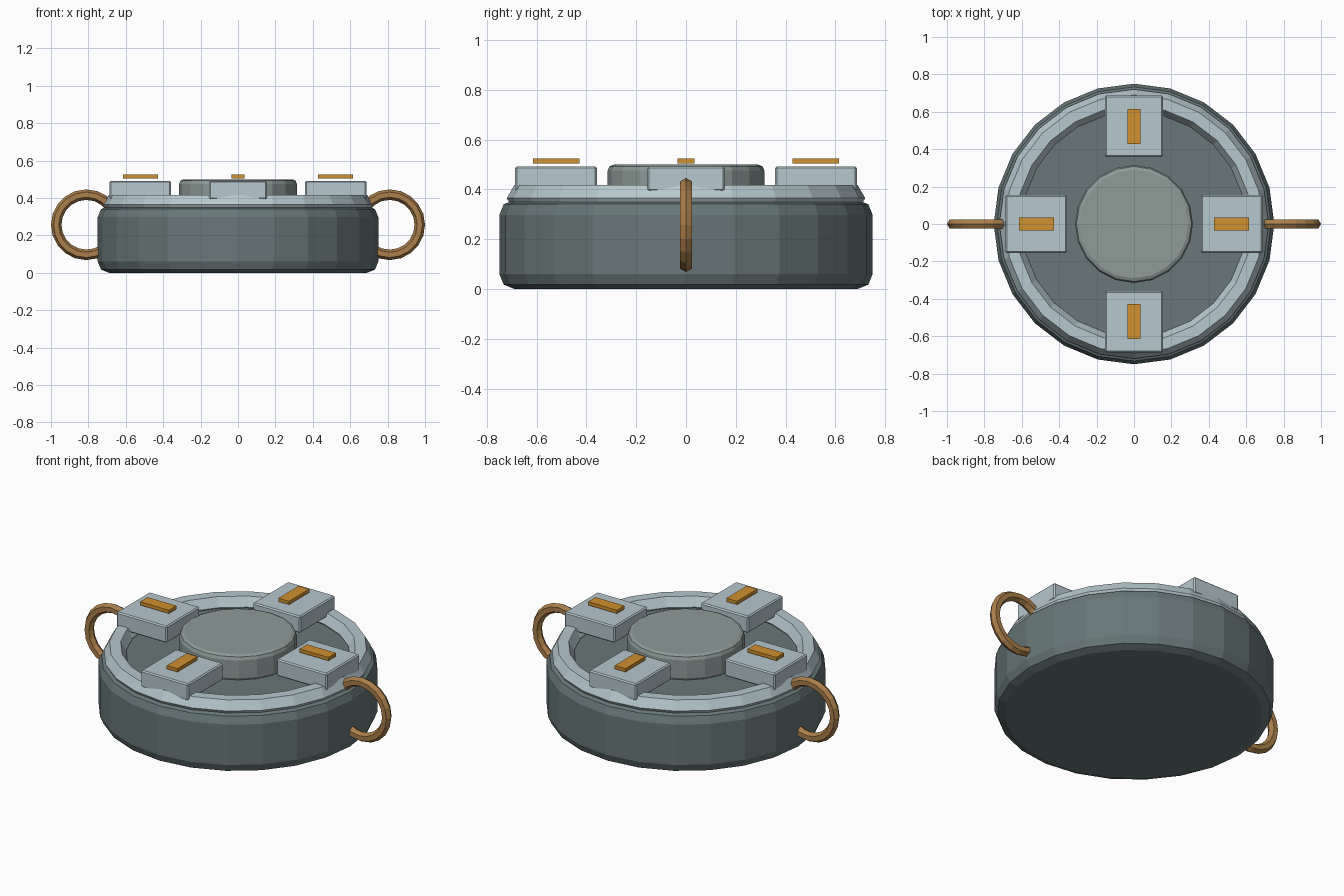
import bpy, bmesh, math
from mathutils import Matrix

if "Cube" in bpy.data.objects:
    bpy.data.objects.remove(bpy.data.objects["Cube"])


def srgb(r, g, b):
    def lin(c):
        c /= 255
        return c / 12.92 if c <= 0.04045 else ((c + 0.055) / 1.055) ** 2.4
    return (lin(r), lin(g), lin(b), 1)


def material(name, rgb):
    m = bpy.data.materials.new(name)
    m.diffuse_color = srgb(*rgb)
    m.use_nodes = True
    m.node_tree.nodes["Principled BSDF"].inputs["Base Color"].default_value = m.diffuse_color
    return m


DARK = material("dark slate", (104, 119, 120))
HUB = material("stone grey", (142, 156, 153))
PALE = material("pale blue grey", (182, 200, 206))
BRASS = material("bronze", (170, 126, 74))
ORANGE = material("amber", (208, 144, 46))


def finish(name, bm, mat):
    bmesh.ops.recalc_face_normals(bm, faces=bm.faces)
    me = bpy.data.meshes.new(name)
    bm.to_mesh(me)
    bm.free()
    me.materials.append(mat)
    ob = bpy.data.objects.new(name, me)
    bpy.context.collection.objects.link(ob)
    return ob


def disc(name, radius, z0, z1, sides, bevel, mat):
    """Upright cylinder with rounded rims, made by lathing a profile."""
    d = bevel * (1 - math.sqrt(0.5))
    profile = [(radius - bevel, z0), (radius - d, z0 + d), (radius, z0 + bevel),
               (radius, z1 - bevel), (radius - d, z1 - d), (radius - bevel, z1)]
    bm = bmesh.new()
    rings = []
    for r, z in profile:
        rings.append([bm.verts.new((r * math.cos(2 * math.pi * i / sides),
                                    r * math.sin(2 * math.pi * i / sides), z))
                      for i in range(sides)])
    for a, b in zip(rings, rings[1:]):
        for i in range(sides):
            j = (i + 1) % sides
            bm.faces.new((a[i], a[j], b[j], b[i]))
    bm.faces.new(rings[0][::-1])
    bm.faces.new(rings[-1])
    return finish(name, bm, mat)


def torus(name, major, minor, sides, tube, matrix, mat):
    bm = bmesh.new()
    rows = []
    for i in range(sides):
        a = 2 * math.pi * i / sides
        row = []
        for k in range(tube):
            t = 2 * math.pi * k / tube
            r = major + minor * math.cos(t)
            row.append(bm.verts.new((r * math.cos(a), r * math.sin(a), minor * math.sin(t))))
        rows.append(row)
    for i in range(sides):
        for k in range(tube):
            p, q, n = rows[i], rows[(i + 1) % sides], (k + 1) % tube
            bm.faces.new((p[k], q[k], q[n], p[n]))
    bmesh.ops.transform(bm, matrix=matrix, verts=bm.verts)
    return finish(name, bm, mat)


def radial_box(name, r0, r1, half_width, z0, z1, angle, mat, bevel=0):
    """Box lying along a spoke at the given angle."""
    bm = bmesh.new()
    bmesh.ops.create_cube(bm, size=1)
    place = (Matrix.Rotation(angle, 4, 'Z')
             @ Matrix.Translation(((r0 + r1) / 2, 0, (z0 + z1) / 2))
             @ Matrix.Diagonal((r1 - r0, half_width * 2, z1 - z0, 1)))
    bmesh.ops.transform(bm, matrix=place, verts=bm.verts)
    if bevel:
        bmesh.ops.bevel(bm, geom=bm.edges[:], offset=bevel, segments=1,
                        affect='EDGES', profile=0.5)
    return finish(name, bm, mat)


# Drum body, rim and central hub
disc("body", 0.75, 0, 0.358, 24, 0.06, DARK)
torus("rim", 0.66, 0.06, 24, 6, Matrix.Translation((0, 0, 0.365)), PALE)
disc("hub", 0.315, 0.345, 0.5, 20, 0.025, HUB)

# Four pads with indicator plates hovering just above them
for i in range(4):
    angle = i * math.pi / 2
    radial_box(f"pad_{i + 1}", 0.358, 0.687, 0.155, 0.393, 0.492, angle, PALE, 0.007)
    radial_box(f"indicator_{i + 1}", 0.427, 0.615, 0.035, 0.505, 0.525, angle, ORANGE)

# Ring handles on both sides
for side, label in ((-1, "left"), (1, "right")):
    place = Matrix.Translation((side * 0.811, 0, 0.257)) @ Matrix.Rotation(math.pi / 2, 4, 'X')
    torus(f"{label}_handle", 0.161, 0.028, 20, 6, place, BRASS)
